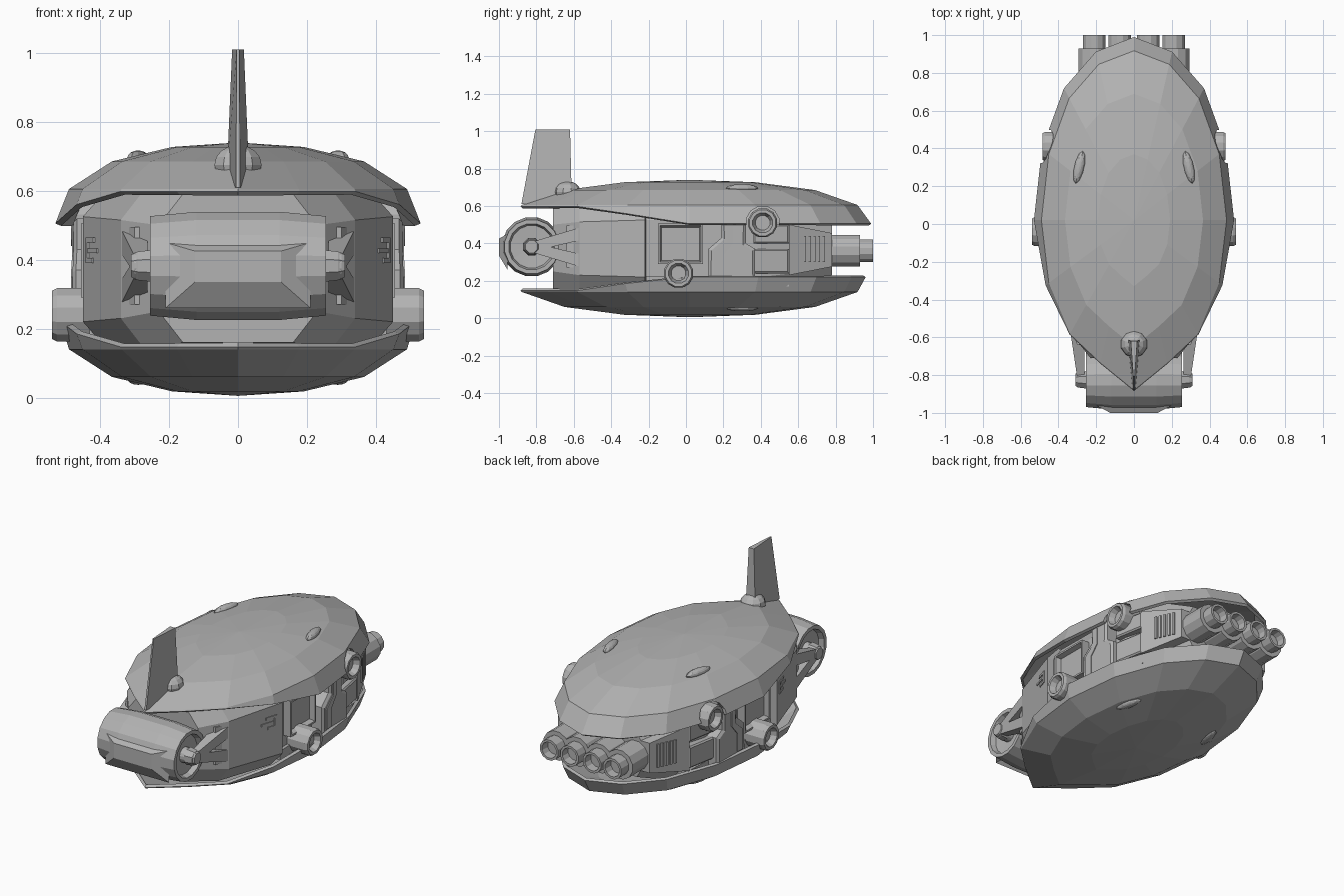
import bpy, bmesh, math
from mathutils import Matrix, Vector

if "Cube" in bpy.data.objects:
    bpy.data.objects.remove(bpy.data.objects["Cube"], do_unlink=True)

GREY = (0.45, 0.45, 0.45, 1)
hull_grey = bpy.data.materials.new("hull grey")
hull_grey.use_nodes = True
hull_grey.diffuse_color = GREY
bsdf = next(n for n in hull_grey.node_tree.nodes if n.type == 'BSDF_PRINCIPLED')
bsdf.inputs["Base Color"].default_value = GREY


def finish(name, bm, mirror=False):
    bmesh.ops.recalc_face_normals(bm, faces=bm.faces)
    mesh = bpy.data.meshes.new(name)
    bm.to_mesh(mesh)
    bm.free()
    mesh.materials.append(hull_grey)
    ob = bpy.data.objects.new(name, mesh)
    bpy.context.collection.objects.link(ob)
    if mirror:
        ob.modifiers.new("Mirror", 'MIRROR').use_mirror_merge = False
    return ob


def bridge(bm, a, b):
    """Quads between two closed rings of equal length."""
    n = len(a)
    for i in range(n):
        bm.faces.new((a[i], a[(i + 1) % n], b[(i + 1) % n], b[i]))


def lathe(name, profile, origin, axis='X', sides=12, mirror=True):
    """Revolve (radius, distance) points round an axis through origin."""
    bm = bmesh.new()
    rings = []
    for r, h in profile:
        ring = []
        for i in range(sides):
            t = math.tau * (i + 0.5) / sides
            u, v = r * math.cos(t), r * math.sin(t)
            p = (h, u, v) if axis == 'X' else (u, h, v)
            ring.append(bm.verts.new(Vector(p) + Vector(origin)))
        rings.append(ring)
    for a, b in zip(rings, rings[1:]):
        bridge(bm, a, b)
    bm.faces.new(rings[0])
    bm.faces.new(rings[-1])
    return finish(name, bm, mirror)


def slab(name, outline, inner, front_x, back_x, bevel=0.0, recess=0.0):
    """Side panel: a (y, z) outline pushed outward, sloping from front to back."""
    bm = bmesh.new()
    ys = [p[0] for p in outline]
    lo, span = min(ys), max(ys) - min(ys)
    base = [bm.verts.new((inner, y, z)) for y, z in outline]
    top = [bm.verts.new((front_x + (back_x - front_x) * (y - lo) / span, y, z))
           for y, z in outline]
    bridge(bm, base, top)
    bm.faces.new(base)
    cap = bm.faces.new(top)
    bmesh.ops.recalc_face_normals(bm, faces=bm.faces)
    if bevel:
        bmesh.ops.inset_region(bm, faces=[cap], thickness=bevel, depth=0)
        if recess:
            bmesh.ops.inset_region(bm, faces=[cap], thickness=0.012, depth=0)
            bmesh.ops.translate(bm, verts=cap.verts, vec=(-recess, 0, 0))
        else:
            bmesh.ops.translate(bm, verts=cap.verts, vec=(bevel * 0.6, 0, 0))
    return finish(name, bm, True)


def rect(y0, y1, z0, z1):
    return [(y0, z0), (y1, z0), (y1, z1), (y0, z1)]


def bump(name, loc, size, turn=0.0, mirror=True):
    bm = bmesh.new()
    m = Matrix.Translation(loc) @ Matrix.Rotation(turn, 4, 'Z') @ Matrix.Diagonal((*size, 1))
    bmesh.ops.create_uvsphere(bm, u_segments=10, v_segments=8, radius=1, matrix=m)
    return finish(name, bm, mirror)


# Armour shells: faceted domes whose rim lifts towards the nose
HALF_PLAN = [(0, 1), (.38, .92), (.7, .72), (.92, .39), (1, 0),
             (.92, -.37), (.69, -.67), (.36, -.84), (0, -1)]
PLAN = HALF_PLAN + [(-x, y) for x, y in HALF_PLAN[-2:0:-1]]


def shell(name, rim_z, rim_scale, flip):
    bm = bmesh.new()
    rings = []
    for s, z in [(rim_scale, rim_z), (.925, .605), (.69, .685), (.36, .727)]:
        ring = []
        for x, y in PLAN:
            k, h = s, z
            if z == rim_z and y < -.6:
                k, h = .932, .598
            elif z == rim_z and y < -.2:
                k, h = .96, .56
            ring.append(bm.verts.new((.53 * x * k, .02 + .97 * y * k,
                                      .745 - h if flip else h)))
        rings.append(ring)
    for a, b in zip(rings, rings[1:]):
        bridge(bm, a, b)
    pole = bm.verts.new((0, .02, .005 if flip else .74))
    last = rings[-1]
    for i in range(len(last)):
        bm.faces.new((last[i], last[(i + 1) % len(last)], pole))
    ob = finish(name, bm)
    solid = ob.modifiers.new("Thickness", 'SOLIDIFY')
    solid.thickness, solid.offset = 0.018, -1
    return ob


top_shell = shell("top_shell", .505, 1.0, False)
shell("bottom_shell", .525, .97, True)

# Round notch in the top shell for the upper thrusters
cutter = lathe("notch_cutter", [(.09, -.7), (.09, .7)], (0, .41, .51), mirror=False)
cutter.hide_render = True
cutter.hide_set(True)
cut = top_shell.modifiers.new("Notch", 'BOOLEAN')
cut.operation, cut.object = 'DIFFERENCE', cutter

# Inner hull: chamfered sections lofted from nose to tail
bm = bmesh.new()
sections = []
for y, w, c, z0, z1 in [(-.71, .23, .07, .16, .59), (-.57, .34, .07, .14, .605),
                        (-.22, .45, .08, .13, .615), (-.215, .41, .06, .13, .615),
                        (.4, .40, .06, .13, .615), (.57, .35, .06, .15, .595),
                        (.78, .27, .05, .23, .50)]:
    half = [(w - c, z0), (w, z0 + .09), (w, z1 - .09), (w - c, z1)]
    pts = half + [(-x, z) for x, z in reversed(half)]
    sections.append([bm.verts.new((x, y, z)) for x, z in pts])
for a, b in zip(sections, sections[1:]):
    bridge(bm, a, b)
bm.faces.new(sections[0])
bm.faces.new(sections[-1])
finish("inner_hull", bm)

# Nose drum with dished ends, hubs and forked struts
half_drum = [(.04, .30), (.045, .22), (.115, .225), (.125, .255), (.147, .255), (.16, .12)]
drum = half_drum + [(r, -h) for r, h in reversed(half_drum)]
lathe("nose_drum", drum, (0, -.825, .382), sides=16, mirror=False)
lathe("drum_hub", [(.05, .25), (.045, .29), (.035, .31)], (0, -.825, .382), sides=8)
slab("upper_strut", [(-.55, .49), (-.55, .42), (-.81, .36), (-.85, .40)], .262, .295, .34)
slab("lower_strut", [(-.55, .27), (-.55, .34), (-.81, .40), (-.85, .36)], .262, .295, .34)
slab("strut_root", rect(-.64, -.54, .27, .495), .2, .30, .34)

# Raised bevelled plate on the drum face
bm = bmesh.new()
rings = [[bm.verts.new((x, y, z)) for x, z in ((-w, lo), (w, lo), (w, hi), (-w, hi))]
         for w, lo, hi, y in ((.21, .26, .45, -.955), (.125, .335, .425, -1.0))]
bridge(bm, *rings)
bm.faces.new(rings[1])
finish("drum_plate", bm)

# Tail-like fin on the nose, thick behind and thin in front
bm = bmesh.new()
rings = []
for z, front, back, wf, wb in ((.61, -.88, -.61, .006, .034), (1.01, -.805, -.62, .004, .017)):
    rings.append([bm.verts.new(p) for p in
                  ((-wf, front, z), (wf, front, z), (wb, back, z), (-wb, back, z))])
bridge(bm, *rings)
for ring in rings:
    bm.faces.new(ring)
finish("fin", bm)
bump("fin_base_dome", (0, -.635, .675), (.072, .072, .058), mirror=False)

# Blisters on both shells
bump("top_blister", (.29, .3, .695), (.027, .088, .022), .22)
bump("bottom_blister", (.29, .3, .055), (.027, .088, .018), .22)

# Side machinery
slab("lower_sill", rect(-.215, .55, .17, .225), .3, .43, .40)
slab("window_frame", rect(-.15, .09, .29, .505), .38, .455, .455, .015, .03)
slab("side_band", [(.12, .2), (.37, .2), (.37, .37), (.32, .40), (.32, .52),
                   (.19, .52), (.19, .43), (.12, .37)], .38, .47, .46, .018)
slab("band_plate", [(.15, .23), (.2, .23), (.2, .34), (.25, .40), (.25, .5),
                    (.22, .5), (.22, .41), (.15, .35)], .40, .485, .48)
for i, (z0, z1) in enumerate(((.24, .37), (.40, .50))):
    slab(f"rear_block_{i + 1}", rect(.36, .55, z0, z1), .33, .435, .40, .012)

# Vent panel with upright ribs
slab("vent_panel", [(.55, .23), (.78, .275), (.78, .455), (.55, .5)], .24, .41, .305)
for i in range(5):
    y = .63 + i * .025
    x = .41 - .105 * (y - .55) / .23
    slab(f"vent_rib_{i + 1}", rect(y, y + .012, .30, .44), x - .02, x + .008, x + .003)

# Small raised cheek marks
for i, (y0, y1, z0, z1) in enumerate(((-.32, -.26, .39, .405), (-.36, -.28, .42, .433),
                                      (-.33, -.26, .45, .465), (-.275, -.26, .39, .465))):
    x0, x1 = (.34 + .11 * (y + .57) / .35 + .005 for y in (y0, y1))
    slab(f"cheek_mark_{i + 1}", rect(y0, y1, z0, z1), x0 - .02, x0, x1)

# Side thrusters
for name, y, z, tip in (("lower_thruster", -.04, .24, .54), ("upper_thruster", .41, .51, .485)):
    lathe(name, [(.08, .36), (.08, tip - .015), (.072, tip), (.055, tip),
                 (.04, tip - .035), (.02, tip - .035)], (0, y, z))

# Four main engines in a row
for i, x in enumerate((.075, .21)):
    lathe(f"engine_{i + 1}", [(.088, .7), (.088, .93), (.062, .93), (.062, 1.0),
                              (.048, 1.0), (.044, .95), (.01, .95)], (x, 0, .36), 'Y')
